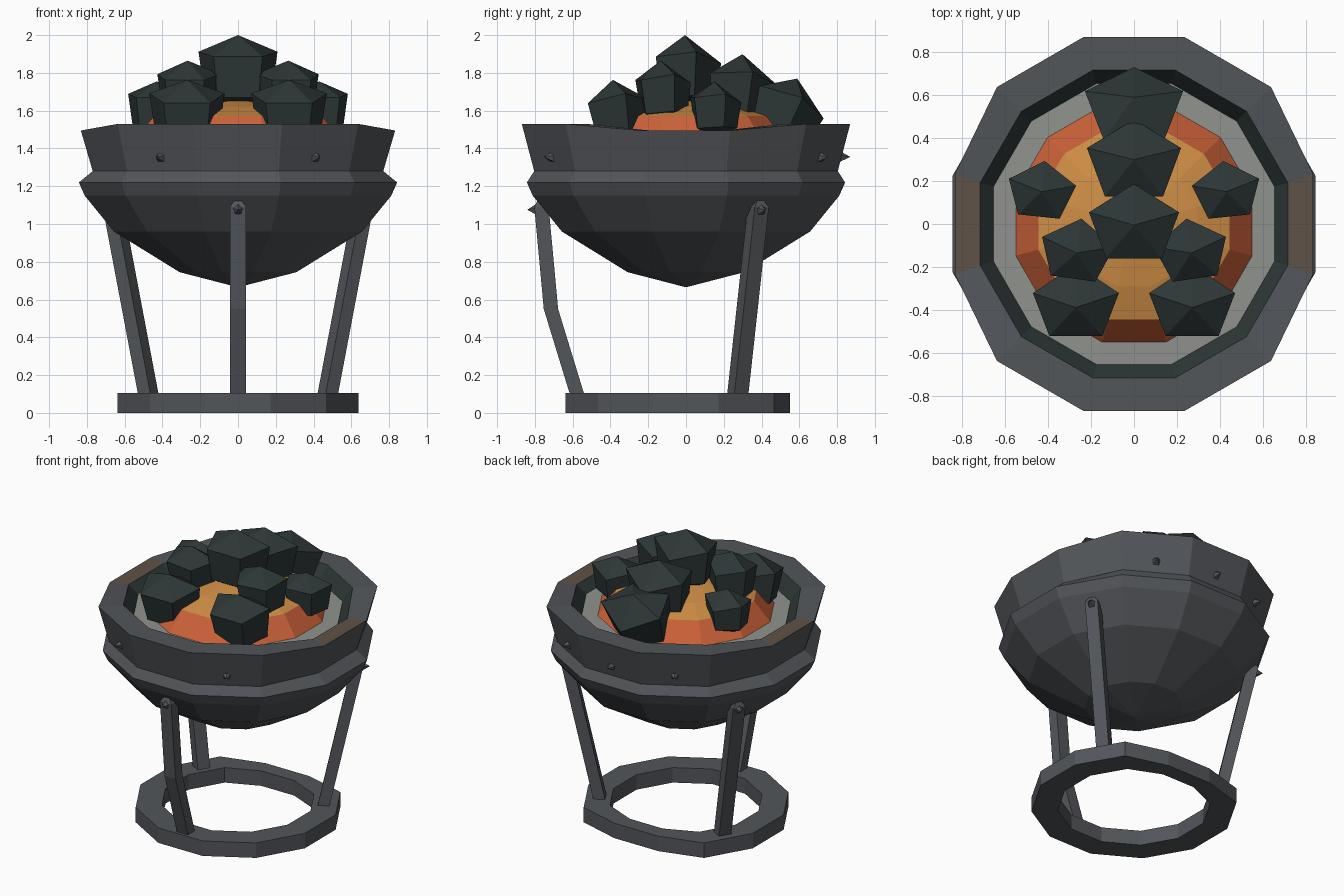
import bpy, bmesh, math
from mathutils import Vector, Matrix

if "Cube" in bpy.data.objects:
    bpy.data.objects.remove(bpy.data.objects["Cube"])


def material(name, rgb):
    m = bpy.data.materials.new(name)
    m.diffuse_color = (*rgb, 1)
    m.use_nodes = True
    m.node_tree.nodes["Principled BSDF"].inputs["Base Color"].default_value = m.diffuse_color
    return m


IRON = material("iron", (0.085, 0.092, 0.102))
SOOT = material("sooty_coal", (0.026, 0.037, 0.037))
ASH = material("ash_grey", (0.28, 0.29, 0.27))
ORANGE = material("ember_orange", (0.60, 0.12, 0.04))
YELLOW = material("ember_yellow", (0.62, 0.27, 0.06))
RUST = material("rust_brown", (0.114, 0.084, 0.065))


def finish(bm, name, mats):
    bmesh.ops.recalc_face_normals(bm, faces=bm.faces)
    me = bpy.data.meshes.new(name)
    bm.to_mesh(me)
    bm.free()
    for m in mats:
        me.materials.append(m)
    ob = bpy.data.objects.new(name, me)
    bpy.context.collection.objects.link(ob)
    return ob


def skin(bm, rings, mats, closed=False):
    """Bridge rings of points; a one-point ring is a tip. mats = index per band."""
    vs = [[bm.verts.new(p) for p in r] for r in rings]
    pairs = list(zip(vs, vs[1:] + vs[:1])) if closed else list(zip(vs, vs[1:]))
    for (a, b), mi in zip(pairs, mats):
        n = max(len(a), len(b))
        for i in range(n):
            j = (i + 1) % n
            if len(a) == 1:
                f = bm.faces.new((a[0], b[i], b[j]))
            elif len(b) == 1:
                f = bm.faces.new((a[i], a[j], b[0]))
            else:
                f = bm.faces.new((a[i], a[j], b[j], b[i]))
            f.material_index = mi
    return vs


def ring(r, z, n=12):
    if r == 0:
        return [Vector((0, 0, z))]
    return [Vector((r * math.cos(math.tau * (i + .5) / n),
                    r * math.sin(math.tau * (i + .5) / n), z)) for i in range(n)]


# Bowl: outer shell, waist band, rim and sooty inside
profile = [(0, .665), (.32, .745), (.68, .96), (.84, 1.15), (.872, 1.22),
           (.832, 1.28), (.90, 1.53), (.74, 1.53), (.67, 1.43), (0, 1.40)]
bm = bmesh.new()
skin(bm, [ring(r, z) for r, z in profile], [0] * 7 + [1, 1])
for v in bm.verts:
    if abs(v.co.x) > 2 * abs(v.co.y) and v.co.z > 1.25:   # dented sides
        if v.co.xy.length > .8:
            v.co.x *= .957
        if v.co.z > 1.5:
            v.co.z -= .035
bm.normal_update()
for f in bm.faces:                                        # rusty side pieces of the rim
    c = f.calc_center_median()
    if c.z > 1.47 and abs(c.x) > .7 and abs(c.y) < .05:
        f.material_index = 2
finish(bm, "bowl", [IRON, SOOT, RUST])

# Ash bed
bm = bmesh.new()
skin(bm, [ring(.675, 1.44), ring(0, 1.45)], [0])
finish(bm, "ash_bed", [ASH])

# Ember mound: orange skirt, yellow crown
bm = bmesh.new()
skin(bm, [ring(.57, 1.44), ring(.46, 1.572), ring(.30, 1.62), ring(0, 1.67)], [0, 1, 1])
finish(bm, "ember_mound", [ORANGE, YELLOW])


# Coals: five-sided lumps
def coal(name, x, y, z, w, h, tilt=0, turn=0):
    def loop(r, zs):
        pts = []
        for i in range(5):
            a = math.radians(90 + 72 * i)
            pts.append(Vector((r * math.cos(a), r * math.sin(a) * .87, zs[min(i, 5 - i)])))
        return pts
    rings = [[Vector((0, 0, -.85))], loop(.84, (-.5, -.45, -.5)),
             loop(1, (.32, .6, .48)), [Vector((0, 0, 1))]]
    M = (Matrix.Translation((x, y, z)) @ Matrix.Rotation(math.radians(turn), 4, 'Z')
         @ Matrix.Rotation(math.radians(tilt), 4, 'X') @ Matrix.Diagonal((w, w, h, 1)))
    bm = bmesh.new()
    skin(bm, [[M @ p for p in r] for r in rings], [0, 0, 0])
    finish(bm, name, [SOOT])


coal("coal_top", 0, -.005, 1.78, .22, .22)
coal("coal_upper_back", 0, .28, 1.68, .23, .22, -5)
coal("coal_back", 0, .51, 1.575, .24, .21, -22)
for s, side in ((-1, "left"), (1, "right")):
    coal("coal_side_" + side, s * .43, .15, 1.59, .165, .165, 0, s * 6)
    coal("coal_middle_" + side, s * .265, -.125, 1.68, .178, .185, 3, s * 8)
    coal("coal_front_" + side, s * .27, -.36, 1.565, .21, .20, 8)


# Rivets: small pointed studs facing outward
def rivet(name, deg, r0, r1, z, size=.04):
    bm = bmesh.new()
    base = [Vector((r0, size * math.sin(math.tau * i / 5), z + size * math.cos(math.tau * i / 5)))
            for i in range(5)]
    vs = skin(bm, [base, [Vector((r1, 0, z))]], [0])
    bm.faces.new(vs[0])
    bm.transform(Matrix.Rotation(math.radians(deg), 4, 'Z'))
    finish(bm, name, [IRON])


for i, deg in enumerate((-120, -60, 60, 90, 120)):
    rivet(f"rim_rivet_{i + 1}", deg, .80, .87, 1.355)


# Legs: flat bars that end in a point against the bowl
def leg(name, deg, path):
    bm = bmesh.new()
    rings = []
    for r, z, k in path:
        a, b = .038 * k, .043 * k
        rings.append([Vector((r - a, -b, z)), Vector((r + a, -b, z)),
                      Vector((r + a, b, z)), Vector((r - a, b, z))])
    vs = skin(bm, rings, [0] * len(path))
    bm.faces.new(vs[0])
    bm.faces.new(vs[-1])
    bm.transform(Matrix.Rotation(math.radians(deg), 4, 'Z'))
    finish(bm, name, [IRON])
    rivet(name + "_rivet", deg, .78, .84, 1.075)


leg("front_leg", -90, [(.565, .06, 1), (.715, .55, 1), (.765, 1.09, 1), (.77, 1.14, .25)])
for deg, side in ((30, "right"), (150, "left")):
    leg("back_leg_" + side, deg, [(.54, .06, 1), (.765, 1.09, 1), (.775, 1.14, .25)])

# Base ring, flattened at the back
bm = bmesh.new()
skin(bm, [ring(.66, 0), ring(.66, .105), ring(.49, .105), ring(.49, 0)], [0] * 4, True)
for v in bm.verts:
    if v.co.y > .6:
        v.co.y = .55
    elif v.co.y > .44 and abs(v.co.x) < .2:
        v.co.y = .44
finish(bm, "base_ring", [IRON])
